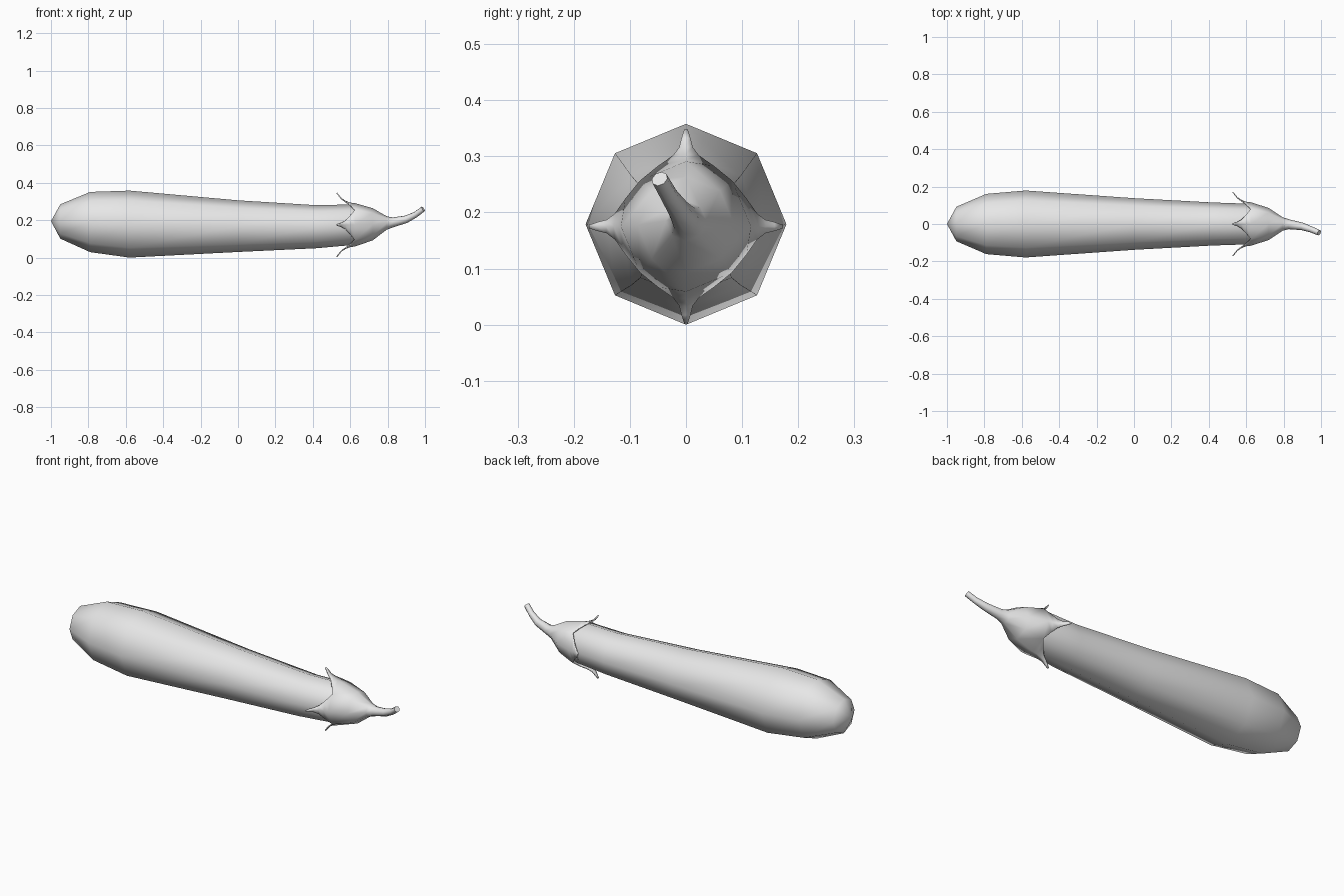
import bpy, bmesh, math
from mathutils import Vector

cube = bpy.data.objects.get("Cube")
if cube:
    bpy.data.objects.remove(cube, do_unlink=True)

SIDES = 8

grey = bpy.data.materials.new("plain_grey")
grey.use_nodes = True
grey.diffuse_color = (0.8, 0.8, 0.8, 1)
grey.node_tree.nodes["Principled BSDF"].inputs["Base Color"].default_value = (0.8, 0.8, 0.8, 1)


def add_ring(bm, centre, radius, axis=Vector((1, 0, 0))):
    """Octagon around an axis, first corner pointing up."""
    side = Vector((0, 0, 1)).cross(axis).normalized()
    up = axis.cross(side).normalized()
    corners = []
    for i in range(SIDES):
        a = math.tau * i / SIDES
        corners.append(bm.verts.new(Vector(centre) + radius * (up * math.cos(a) + side * math.sin(a))))
    return corners


def bridge(bm, a, b):
    for i in range(SIDES):
        j = (i + 1) % SIDES
        bm.faces.new((a[i], a[j], b[j], b[i]))


def fan(bm, ring, point):
    tip = bm.verts.new(point)
    for i in range(SIDES):
        bm.faces.new((ring[i], ring[(i + 1) % SIDES], tip))


def finish(bm, name, angle):
    bmesh.ops.recalc_face_normals(bm, faces=bm.faces)
    mesh = bpy.data.meshes.new(name)
    bm.to_mesh(mesh)
    bm.free()
    mesh.materials.append(grey)
    obj = bpy.data.objects.new(name, mesh)
    bpy.context.collection.objects.link(obj)
    bpy.ops.object.select_all(action="DESELECT")
    obj.select_set(True)
    bpy.context.view_layer.objects.active = obj
    bpy.ops.object.shade_smooth_by_angle(angle=math.radians(angle))
    return obj


# Fruit body: x, centre height, radius
body_profile = [(-0.95, 0.193, 0.092), (-0.79, 0.19, 0.161), (-0.58, 0.179, 0.179),
                (0.0, 0.168, 0.138), (0.42, 0.165, 0.115), (0.6, 0.175, 0.109),
                (0.68, 0.177, 0.085)]
bm = bmesh.new()
rings = [add_ring(bm, (x, 0, z), r) for x, z, r in body_profile]
for a, b in zip(rings, rings[1:]):
    bridge(bm, a, b)
fan(bm, rings[0], (-1, 0, 0.195))
fan(bm, rings[-1], (0.74, 0, 0.178))
finish(bm, "fruit_body", 80)

# Cap and bent stem: centre and radius along the path
path = [((0.625, 0, 0.175), 0.116), ((0.72, 0, 0.178), 0.086), ((0.795, 0, 0.185), 0.036),
        ((0.83, -0.002, 0.189), 0.026), ((0.9, -0.013, 0.205), 0.02),
        ((0.95, -0.03, 0.23), 0.016), ((0.99, -0.047, 0.26), 0.015)]
bm = bmesh.new()
rings = []
for i, (centre, radius) in enumerate(path):
    axis = Vector((1, 0, 0))
    if i > 2:
        axis = Vector(path[min(i + 1, len(path) - 1)][0]) - Vector(path[i - 1][0])
    rings.append(add_ring(bm, centre, radius, axis.normalized()))
for a, b in zip(rings, rings[1:]):
    bridge(bm, a, b)
bm.faces.new(rings[-1])

# Four curled leaf points: x, distance from the axis, half width
lobe_rows = [(0.6, 0.119, 0.05), (0.575, 0.129, 0.023), (0.555, 0.142, 0.012),
             (0.542, 0.158, 0.008), (0.53, 0.173, 0.003)]
for k in range(0, SIDES, 2):
    a = math.tau * k / SIDES
    out = Vector((0, math.sin(a), math.cos(a)))
    # Match the turning sense of the ring corners
    out = (rings[0][k].co - Vector(path[0][0])).normalized()
    across = (rings[0][(k + 2) % SIDES].co - Vector(path[0][0])).normalized()
    previous = [rings[0][k - 1], rings[0][k], rings[0][(k + 1) % SIDES]]
    for x, r, half in lobe_rows:
        row = []
        for s in (-1, 0, 1):
            reach = math.sqrt(r * r - (s * half) ** 2)
            row.append(bm.verts.new(Vector((x, 0, 0.175)) + out * reach + across * s * half))
        for i in range(2):
            bm.faces.new((previous[i], previous[i + 1], row[i + 1], row[i]))
        previous = row
cap = finish(bm, "cap_and_stem", 60)
shell = cap.modifiers.new("leaf_thickness", "SOLIDIFY")
shell.thickness = 0.006
shell.offset = -1
